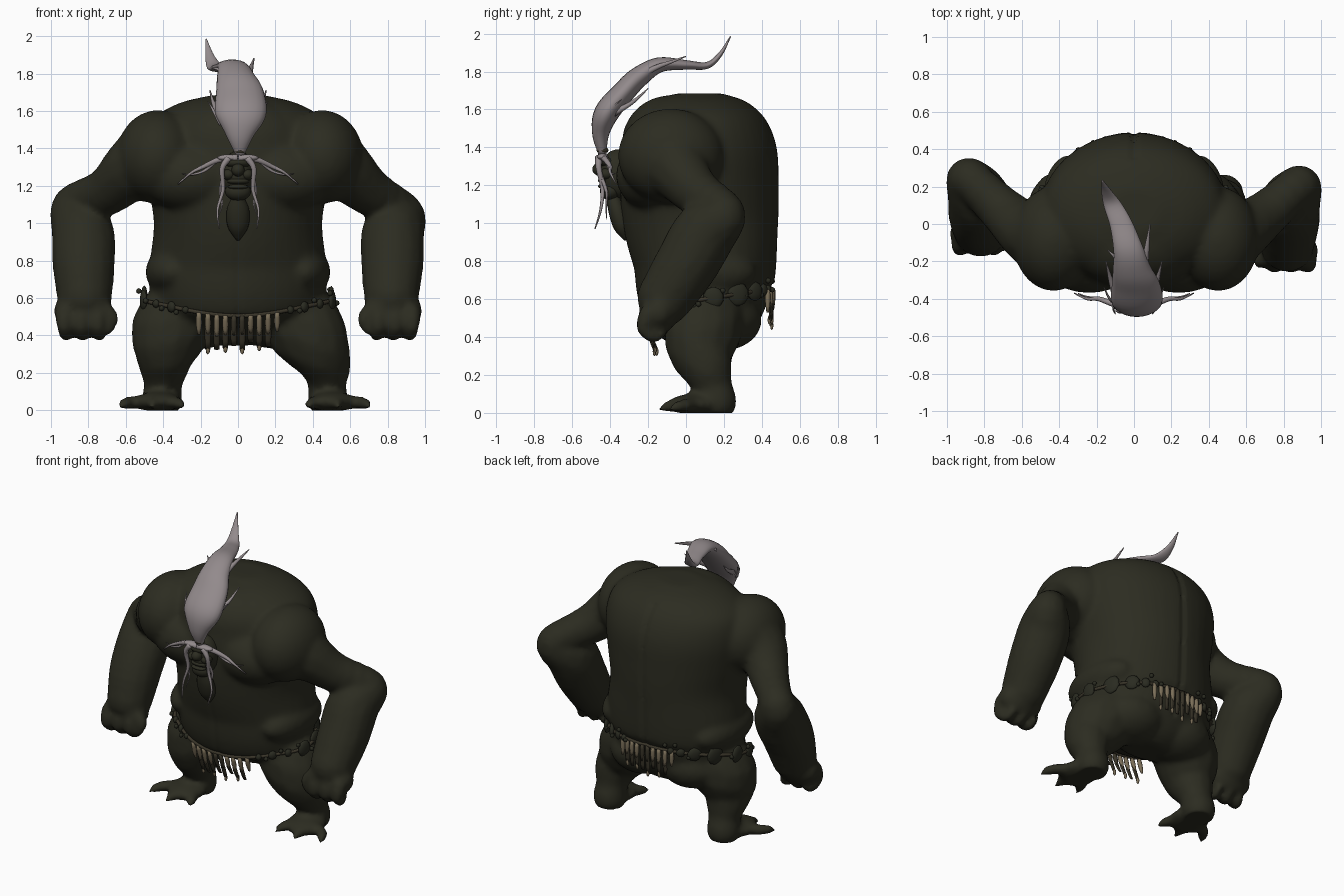
import bpy, bmesh, math, random
from mathutils import Vector, Matrix
from mathutils.bvhtree import BVHTree

random.seed(4)
if "Cube" in bpy.data.objects:
    bpy.data.objects.remove(bpy.data.objects["Cube"])


def material(name, r, g, b):
    m = bpy.data.materials.new(name)
    m.use_nodes = True
    m.diffuse_color = (r, g, b, 1)
    m.node_tree.nodes["Principled BSDF"].inputs["Base Color"].default_value = (r, g, b, 1)
    return m


SKIN = material("dark olive skin", .025, .025, .015)
HAIR = material("ash grey hair", .29, .255, .262)
BONE = material("old bone", .2, .16, .1)
STONE = material("mossy stone", .023, .024, .015)
LEATHER = material("brown leather", .04, .034, .021)
X, Y, Z = Vector((1, 0, 0)), Vector((0, 1, 0)), Vector((0, 0, 1))


def finish(bm, name, mat):
    bmesh.ops.recalc_face_normals(bm, faces=bm.faces)
    mesh = bpy.data.meshes.new(name)
    bm.to_mesh(mesh)
    bm.free()
    mesh.materials.append(mat)
    mesh.shade_smooth()
    ob = bpy.data.objects.new(name, mesh)
    bpy.context.collection.objects.link(ob)
    return ob


def skin(bm, rings):
    """Closed surface through rings of positions."""
    rings = [[bm.verts.new(p) for p in ring] for ring in rings]
    n = len(rings[0])
    for a, b in zip(rings, rings[1:]):
        for k in range(n):
            j = (k + 1) % n
            bm.faces.new((a[k], a[j], b[j], b[k]))
    bm.faces.new(rings[0][::-1])
    bm.faces.new(rings[-1])


def blob(bm, c, r, seg=18, rot=Matrix.Identity(4)):
    """Ellipsoid."""
    m = Matrix.Translation(c) @ rot @ Matrix.Diagonal((*r, 1))
    rows = seg // 2
    rings = []
    for i in range(rows + 1):
        b = -1.5 + 3 * i / rows
        rings.append([m @ Vector((math.cos(b) * math.cos(math.tau * k / seg),
                                  math.cos(b) * math.sin(math.tau * k / seg),
                                  math.sin(b))) for k in range(seg)])
    skin(bm, rings)


def spline(pts, steps):
    """Smooth path through tuples of any size."""
    p = [Vector(q) for q in pts]
    p = [p[0] * 2 - p[1]] + p + [p[-1] * 2 - p[-2]]
    out = []
    for a, b, c, d in zip(p, p[1:], p[2:], p[3:]):
        for i in range(steps):
            t = i / steps
            out.append((b * 2 + (c - a) * t + (a * 2 - b * 5 + c * 4 - d) * t * t
                        + (b * 3 - a - c * 3 + d) * t ** 3) / 2)
    return out + [p[-2]]


def loft(bm, path, radii, ref=X, sides=10, steps=4):
    """Elliptical skin along a path; each radius is (along ref, across)."""
    pos = spline(path, steps)
    rad = spline(radii, steps)
    rings = []
    for i, (p, r) in enumerate(zip(pos, rad)):
        t = (pos[min(i + 1, len(pos) - 1)] - pos[max(i - 1, 0)]).normalized()
        u = (ref - t * ref.dot(t)).normalized()
        w = t.cross(u)
        angles = [math.tau * k / sides for k in range(sides)]
        rings.append([p + u * math.cos(a) * max(r[0], .001)
                      + w * math.sin(a) * max(r[1], .001) for a in angles])
    skin(bm, rings)


def limb(bm, pts, steps=4):
    """Chain of overlapping balls given as (x, y, z, radius)."""
    for q in spline(pts, steps):
        blob(bm, q[:3], (q[3],) * 3, 14)


def strand(bm, pts, r, ref=Y):
    n = len(pts)
    loft(bm, pts, [(r * (1 - .85 * i / (n - 1)),) * 2 for i in range(n)], ref, 6)


# Torso: rows of height, depth centre, half width, half depth
body = bmesh.new()
rows = [(.36, .12, .18, .13), (.45, .13, .34, .24), (.55, .12, .44, .32), (.65, .1, .47, .36),
        (.8, .1, .47, .38), (1, .08, .45, .41), (1.2, .07, .48, .42), (1.4, .07, .5, .41),
        (1.55, .07, .46, .35), (1.64, .07, .32, .25), (1.685, .07, .14, .12)]
loft(body, [(0, y, z) for z, y, _, _ in rows], [(a, b) for _, _, a, b in rows], X, 40)
# Neck hump
blob(body, (0, -.08, 1.42), (.38, .26, .255), 32)

for s in (-1, 1):
    left = s > 0
    # Shoulder, chest, flank and rump masses
    blob(body, (s * (.45 if left else .43), -.08, 1.355), (.22, .28, .25), 28)
    blob(body, (s * .24, -.16, 1.25), (.28, .21, .19), 28)
    blob(body, (s * .35, .09, .74), (.145, .28, .13), 28)
    blob(body, (s * .19, .2, .49), (.22, .2, .16), 28)
    # Arm, with the left one held further forward
    fwd, drop = (-.04, -.04) if left else (0, 0)
    limb(body, [(s * .46, -.06, 1.33, .22), (s * .57, -.04, 1.28, .165),
                (s * .7, .07 + fwd / 2, 1.17, .13), (s * .88, .24 + fwd, 1.09 + drop, .115),
                (s * .83, .14 + fwd, .95, .17), (s * .825, .04 + fwd, .78, .17),
                (s * .82, -.03 + fwd * 2, .61, .15)])
    # Fist with curled fingers and thumb
    hx, hy = s * .83, -.05 + fwd * 2.3
    blob(body, (hx, hy, .53), (.16, .1, .11))
    for k in range(3):
        fx = hx + s * (.1 - .09 * k)
        limb(body, [(fx, hy - .06, .52, .05), (fx, hy - .08, .45, .043),
                    (fx - s * .01, hy - .03, .4, .034), (fx - s * .02, hy + .02, .42, .025)], 3)
    limb(body, [(hx - s * .1, hy - .04, .55, .05), (hx - s * .16, hy - .06, .49, .036),
                (hx - s * .14, hy - .07, .42, .022)], 3)
    # Leg and splayed foot
    out = .03 if left else -.045
    limb(body, [(s * .28, .12, .54, .2), (s * .36, .09, .44, .21), (s * (.41 + out / 2), .07, .34, .17),
                (s * (.44 + out), .11, .24, .135), (s * (.445 + out), .14, .15, .105),
                (s * (.45 + out), .16, .06, .11)])
    fx = .47 + out
    blob(body, (s * fx, .04, .045), (.13, .14, .055))
    for dx, ty in ((-.11, -.07), (.03, -.09), (.18, -.04)):
        limb(body, [(s * (fx + dx * .4), .02, .045, .045), (s * (fx + dx * .8), ty + .05, .04, .036),
                    (s * (fx + dx), ty, .035, .034), (s * (fx + dx * 1.15), ty - .045, .018, .014)], 3)

body_ob = finish(body, "body", SKIN)
remesh = body_ob.modifiers.new("merge", "REMESH")
remesh.mode = "VOXEL"
remesh.voxel_size = .018
relax = body_ob.modifiers.new("relax", "SMOOTH")
relax.iterations = 8
dg = bpy.context.evaluated_depsgraph_get()
merged = bpy.data.meshes.new_from_object(body_ob.evaluated_get(dg))
body_ob.modifiers.clear()
body_ob.data = merged
merged.materials.clear()
merged.materials.append(SKIN)

# Spine and belly creases, flat soles
bm = bmesh.new()
bm.from_mesh(merged)
bm.normal_update()
for v in bm.verts:
    if .5 < v.co.z < 1.62 and abs(v.co.x) < .06:
        depth = .016 if v.co.y > 0 else .008
        v.co -= v.normal * depth * math.exp(-(v.co.x / .012) ** 2)
    v.co.z = max(v.co.z, 0)
tree = BVHTree.FromBMesh(bm)
bm.to_mesh(merged)
bm.free()
merged.shade_smooth()

# Head: skull, brow, nose, chin, lips, cheeks
bm = bmesh.new()
blob(bm, (0, -.36, 1.26), (.085, .1, .13))
blob(bm, (0, -.42, 1.325), (.075, .05, .03))
blob(bm, (0, -.455, 1.285), (.035, .04, .035))
blob(bm, (0, -.4, 1.17), (.07, .055, .05))
blob(bm, (0, -.43, 1.225), (.06, .035, .018))
blob(bm, (0, -.435, 1.195), (.055, .03, .014))
for s in (-1, 1):
    blob(bm, (s * .05, -.42, 1.26), (.035, .04, .03))
finish(bm, "head", SKIN)

# Hanging chin pouch
bm = bmesh.new()
loft(bm, [(0, -.39, 1.15), (0, -.365, 1.07), (0, -.335, .98), (0, -.315, .91)],
     [(.03, .03), (.06, .045), (.055, .045), (.01, .01)], X, 16)
finish(bm, "chin_pouch", SKIN)

# Swept crest of hair
bm = bmesh.new()
crest = [(.01, -.44, 1.36, .02, .02), (.01, -.45, 1.47, .075, .045), (.015, -.42, 1.58, .135, .065),
         (.01, -.33, 1.69, .13, .06), (-.01, -.25, 1.77, .105, .055), (-.03, -.14, 1.835, .08, .04),
         (-.07, 0, 1.835, .06, .025), (-.12, .11, 1.832, .045, .018), (-.15, .18, 1.89, .025, .012),
         (-.17, .235, 1.985, .003, .003)]
loft(bm, [c[:3] for c in crest], [c[3:] for c in crest], X, 20, 5)
finish(bm, "hair_crest", HAIR)

# Loose locks beside the crest
bm = bmesh.new()
strand(bm, [(.05, -.27, 1.76), (.065, -.16, 1.82), (.075, -.08, 1.85), (.085, 0, 1.88)], .022, X)
strand(bm, [(-.07, -.24, 1.78), (-.1, -.18, 1.82), (-.14, -.14, 1.83)], .018)
for s in (-1, 1):
    strand(bm, [(s * .1, -.38, 1.58), (s * .13, -.28, 1.64), (s * .15, -.2, 1.71)], .02, X)
    strand(bm, [(s * .09, -.43, 1.53), (s * .13, -.4, 1.6), (s * .16, -.34, 1.65)], .014, X)
finish(bm, "loose_locks", HAIR)

# Long eyebrow whiskers with forked ends
bm = bmesh.new()
for s in (-1, 1):
    blob(bm, (s * .05, -.44, 1.35), (.06, .03, .018))
    strand(bm, [(0, -.45, 1.35), (s * .1, -.43, 1.34), (s * .19, -.4, 1.3), (s * .25, -.4, 1.27),
                (s * .32, -.37, 1.21)], .022)
    strand(bm, [(s * .12, -.42, 1.33), (s * .18, -.4, 1.28), (s * .25, -.39, 1.26),
                (s * .3, -.37, 1.265)], .012)
    strand(bm, [(s * .05, -.46, 1.35), (s * .085, -.46, 1.29), (s * .08, -.44, 1.18),
                (s * .11, -.45, 1.07), (s * .1, -.48, .97)], .02)
    strand(bm, [(s * .08, -.45, 1.25), (s * .095, -.42, 1.17), (s * .085, -.42, 1.1),
                (s * .11, -.42, 1.02)], .012)
finish(bm, "whiskers", HAIR)

# Hair tie
bm = bmesh.new()
blob(bm, (.01, -.44, 1.385), (.032, .032, .018))
finish(bm, "hair_tie", LEATHER)


def on_waist(a, lift=.01):
    """Point on the hips at angle a from the front."""
    c = math.cos(a)
    d = Vector((math.sin(a), -c, 0))
    hit = tree.ray_cast(Vector((0, .13, .605 - .075 * c - .025 * c * c)), d)[0]
    return hit + d * lift


# Belt cord
cord = bpy.data.curves.new("belt_cord", "CURVE")
cord.dimensions = "3D"
cord.bevel_depth = .011
cord.bevel_resolution = 2
line = cord.splines.new("POLY")
line.points.add(71)
for i, p in enumerate(line.points):
    p.co = (*on_waist(math.tau * i / 72), 1)
line.use_cyclic_u = True
cord.materials.append(LEATHER)
bpy.context.collection.objects.link(bpy.data.objects.new("belt_cord", cord))

# Belt stones, large at the hips, with small beads between
bm = bmesh.new()
for s in (-1, 1):
    for a, r in ((.75, .02), (.95, .03), (1.15, .025), (1.35, .05), (1.6, .055), (1.9, .062),
                 (2.2, .05), (2.42, .03), (2.6, .022)):
        rot = Matrix.Rotation(s * a, 4, "Z")
        blob(bm, on_waist(s * a, .015), (r, .018, r * random.uniform(.9, 1.15)), 10, rot)
        blob(bm, on_waist(s * (a + .1), .03) + Z * random.uniform(-.03, .06), (.015,) * 3, 8)
finish(bm, "belt_stones", STONE)

# Bone charms and leather strips, front and back
charms, strips = bmesh.new(), bmesh.new()
for centre in (0, math.pi):
    for i in range(10):
        top = on_waist(centre + (i - 4.5) * .125, .018)
        low = top - Z * random.uniform(.09, .12)
        low.y += .03 if centre == 0 else 0
        mid = (top + low) / 2
        loft(strips if i in (4, 5) else charms, [top, mid, low],
             [(.012, .012), (.016, .014), (.008, .007)], X, 8, 2)
        if 0 < i < 9:
            end = low - Z * random.uniform(.05, .09)
            end.y += .03 if centre == 0 else -.005
            loft(strips, [mid, low, end], [(.014, .006), (.018, .006), (.014, .005)], X, 6, 2)
            if i % 2:
                blob(charms, end, (.012, .009, .025), 8)
finish(charms, "bone_charms", BONE)
finish(strips, "leather_strips", LEATHER)
